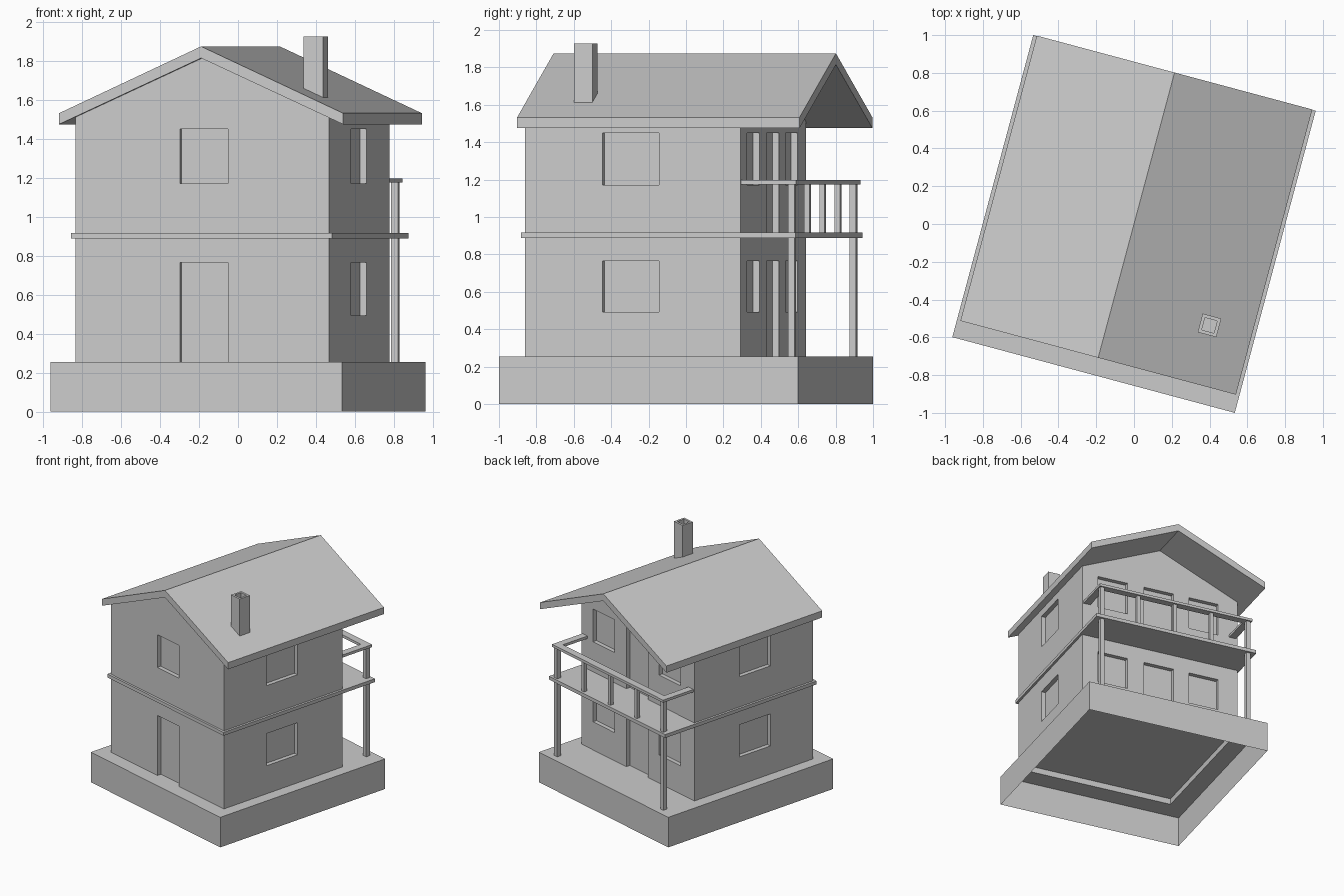
import bpy, bmesh
from math import radians
from mathutils import Matrix, Vector

if "Cube" in bpy.data.objects:
    bpy.data.objects.remove(bpy.data.objects["Cube"])

TURN = radians(-15)                 # the whole house stands turned on its plot
HALF, FRONT, BACK = 0.675, -0.709, 0.482
GROUND = 0.255
RECESS = 0.036

grey = bpy.data.materials.new("plain_grey")
grey.use_nodes = True
grey.diffuse_color = (0.6, 0.6, 0.6, 1)
grey.node_tree.nodes["Principled BSDF"].inputs["Base Color"].default_value = (0.6, 0.6, 0.6, 1)


def finish(name, bm):
    bmesh.ops.recalc_face_normals(bm, faces=bm.faces)
    mesh = bpy.data.meshes.new(name)
    bm.to_mesh(mesh)
    bm.free()
    mesh.materials.append(grey)
    obj = bpy.data.objects.new(name, mesh)
    obj.rotation_euler.z = TURN
    bpy.context.collection.objects.link(obj)
    return obj


def add_box(bm, x0, x1, y0, y1, z0, z1):
    mid = Vector((x0 + x1, y0 + y1, z0 + z1)) / 2
    size = Matrix.Diagonal((x1 - x0, y1 - y0, z1 - z0, 1))
    return bmesh.ops.create_cube(bm, size=1, matrix=Matrix.Translation(mid) @ size)["verts"]


def boxes(name, *items):
    bm = bmesh.new()
    for item in items:
        add_box(bm, *item)
    return finish(name, bm)


def prism(name, profile, y0, y1):
    bm = bmesh.new()
    face = bm.faces.new([bm.verts.new((x, y0, z)) for x, z in profile])
    new = bmesh.ops.extrude_face_region(bm, geom=[face])["geom"]
    bmesh.ops.translate(bm, vec=(0, y1 - y0, 0),
                        verts=[v for v in new if isinstance(v, bmesh.types.BMVert)])
    return finish(name, bm)


# Plinth: hollow underneath, with a shallow pocket below the house
bm = bmesh.new()
add_box(bm, -0.774, 0.774, -0.8275, 0.8275, 0, GROUND)
bm.faces.ensure_lookup_table()
bottom = min(bm.faces, key=lambda f: f.calc_center_median().z)
top = max(bm.faces, key=lambda f: f.calc_center_median().z)
bmesh.ops.delete(bm, geom=[bottom], context='FACES_ONLY')
bmesh.ops.inset_individual(bm, faces=[top], thickness=0.1)
for v in top.verts:
    v.co.x = HALF - 0.05 if v.co.x > 0 else 0.05 - HALF
    v.co.y = BACK - 0.05 if v.co.y > 0 else FRONT + 0.05
bmesh.ops.inset_individual(bm, faces=[top], thickness=0)
for v in top.verts:
    v.co.z = GROUND + 0.05
finish("plinth", bm)

# House body with gables
body = prism("house_walls", [(-HALF, GROUND), (HALF, GROUND), (HALF, 1.515),
                             (0, 1.82), (-HALF, 1.515)], FRONT, BACK)

# Door and window recesses
LOWER, UPPER = (0.493, 0.765), (1.172, 1.45)
DOOR, BALCONY_DOOR = (0.2, 0.765), (0.9, 1.45)
WIDE = 0.128


def end_opening(x, y, levels):
    return (x - WIDE, x + WIDE, y - RECESS, y + RECESS, *levels)


openings = [end_opening(0.009, FRONT, DOOR), end_opening(0.009, FRONT, UPPER),
            end_opening(0.01, BACK, DOOR), end_opening(0.01, BACK, BALCONY_DOOR)]
for level in (LOWER, UPPER):
    for x in (-0.38, 0.41):
        openings.append(end_opening(x, BACK, level))
    for side in (-HALF, HALF):
        openings.append((side - RECESS, side + RECESS, -0.28, 0.031, *level))
openings.append((0.045 - HALF, HALF - 0.045, FRONT + 0.045, BACK - 0.045, 0.2, 0.31))

cutter = boxes("opening_cutter", *openings)
cutter.hide_render = True
cutter.hide_set(True)
cutter.display_type = 'WIRE'
cut = body.modifiers.new("openings", 'BOOLEAN')
cut.operation = 'DIFFERENCE'
cut.solver = 'EXACT'
cut.object = cutter

# Floor slab running round the walls and out to the balcony
boxes("balcony_slab", (-0.694, 0.694, FRONT - 0.019, 0.792, 0.888, 0.917))

# Posts, balusters and handrail
RAIL_X, RAIL_Y, RAIL_Z = 0.634, 0.757, 1.175


def upright(x, half, z0):
    return (x - half, x + half, RAIL_Y - half, RAIL_Y + half, z0, RAIL_Z)


for name, x in (("right_post", -RAIL_X), ("left_post", RAIL_X)):
    boxes(name, upright(x, 0.018, GROUND))
boxes("balusters", *[upright(RAIL_X * i / 2, 0.015, 0.917) for i in (-1, 0, 1)])
OUT, IN = RAIL_X + 0.03, RAIL_X - 0.03
prism_top = RAIL_Z + 0.022
boxes("handrail", (-OUT, OUT, RAIL_Y - 0.03, RAIL_Y + 0.03, RAIL_Z, prism_top),
      (-OUT, -IN, BACK, RAIL_Y - 0.03, RAIL_Z, prism_top),
      (IN, OUT, BACK, RAIL_Y - 0.03, RAIL_Z, prism_top))

# Gable roof
prism("roof", [(-0.755, 1.475), (0, 1.815), (0.755, 1.475),
               (0.755, 1.532), (0, 1.875), (-0.755, 1.532)], -0.733, 0.83)

# Chimney with a sunken flue
bm = bmesh.new()
add_box(bm, 0.474, 0.576, -0.466, -0.364, 1.57, 1.927)
bm.faces.ensure_lookup_table()
cap = max(bm.faces, key=lambda f: f.calc_center_median().z)
bmesh.ops.inset_individual(bm, faces=[cap], thickness=0.025)
bmesh.ops.inset_individual(bm, faces=[cap], thickness=0)
for v in cap.verts:
    v.co.z -= 0.25
finish("chimney", bm)
